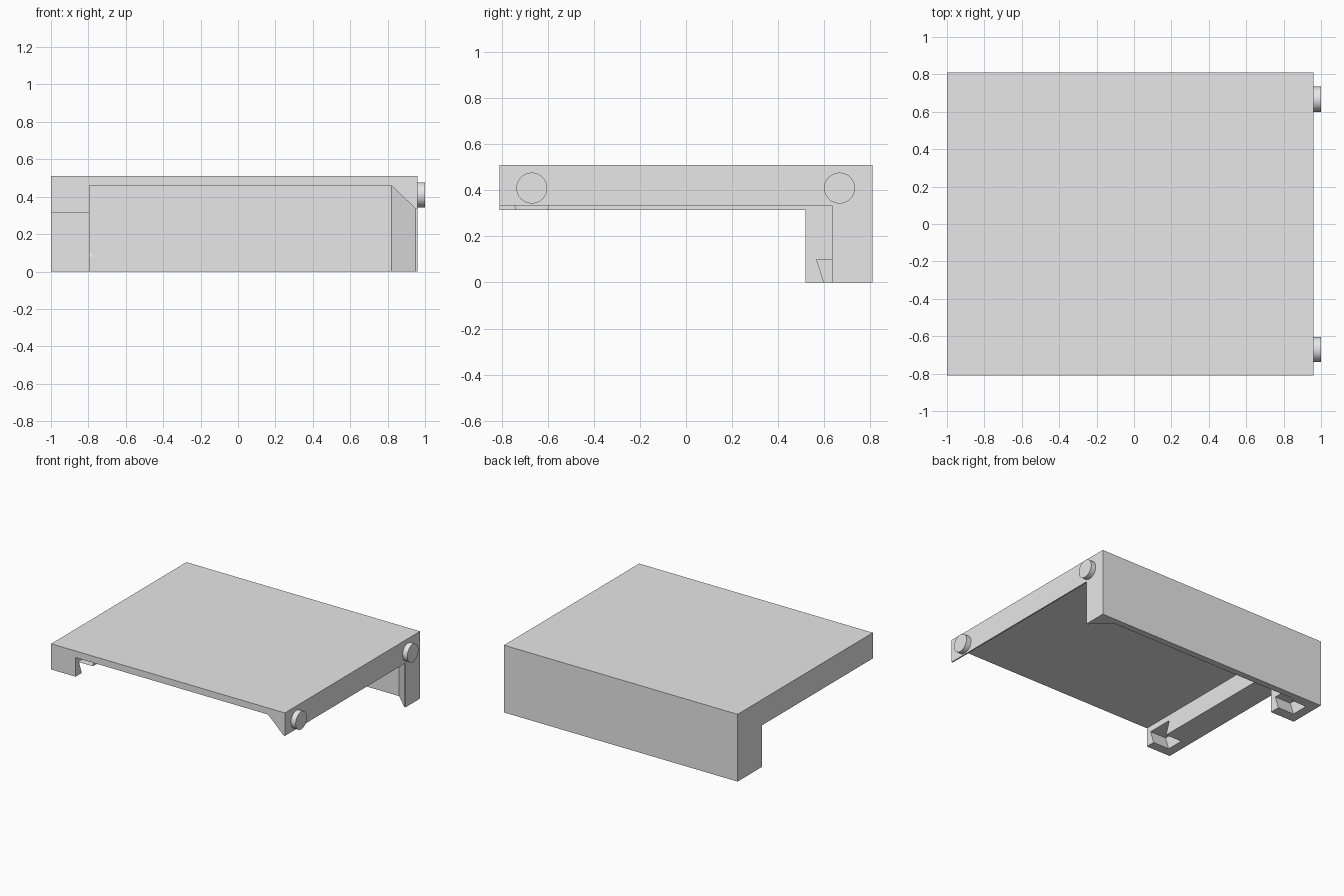
import bpy
import bmesh
from mathutils import Vector

old = bpy.data.objects.get("Cube")
if old:
    bpy.data.objects.remove(old, do_unlink=True)

grey = bpy.data.materials.new("light_grey")
grey.use_nodes = True
grey.diffuse_color = (0.8, 0.8, 0.8, 1)
grey.node_tree.nodes["Principled BSDF"].inputs["Base Color"].default_value = (0.8, 0.8, 0.8, 1)


def add_object(name, bm):
    bmesh.ops.recalc_face_normals(bm, faces=bm.faces)
    mesh = bpy.data.meshes.new(name)
    bm.to_mesh(mesh)
    bm.free()
    mesh.materials.append(grey)
    obj = bpy.data.objects.new(name, mesh)
    bpy.context.collection.objects.link(obj)
    return obj


def prism(profile, x0, x1):
    """Extrude a (y, z) profile along x."""
    bm = bmesh.new()
    face = bm.faces.new([bm.verts.new((x0, y, z)) for y, z in profile])
    out = bmesh.ops.extrude_face_region(bm, geom=[face])
    verts = [v for v in out["geom"] if isinstance(v, bmesh.types.BMVert)]
    bmesh.ops.translate(bm, verts=verts, vec=(x1 - x0, 0, 0))
    return bm


def box(x0, x1, y0, y1, z0, z1):
    return prism([(y0, z0), (y1, z0), (y1, z1), (y0, z1)], x0, x1)


def slice_off(bm, point, normal):
    """Remove everything on the normal side of a plane and cap the cut."""
    cut = bmesh.ops.bisect_plane(bm, geom=bm.verts[:] + bm.edges[:] + bm.faces[:],
                                 plane_co=point, plane_no=normal, clear_outer=True)
    edges = [e for e in cut["geom_cut"] if isinstance(e, bmesh.types.BMEdge)]
    bmesh.ops.contextual_create(bm, geom=edges)


def carve(target, name, bm):
    cutter = add_object(name, bm)
    cutter.hide_render = True
    mod = target.modifiers.new(name, 'BOOLEAN')
    mod.operation = 'DIFFERENCE'
    mod.solver = 'EXACT'
    mod.object = cutter
    bpy.context.view_layer.objects.active = target
    bpy.ops.object.modifier_apply(modifier=mod.name)
    bpy.data.objects.remove(cutter, do_unlink=True)


# Cover: solid block hollowed from below, with chamfered right and back inner corners
cover = add_object("cover", box(-1, 0.96, -0.81, 0.81, 0, 0.51))
cavity = box(-0.795, 0.95, -1, 0.76, -0.1, 0.46)
corner = Vector((0.82, 0.76, 0.46))
slope = 0.125 / 0.13
slice_off(cavity, corner, Vector((slope, 0, 1)))
slice_off(cavity, corner, Vector((slope, 1, 0)))
carve(cover, "cavity", cavity)

# Open right side and raised underside of the side beam
carve(cover, "side_opening", box(0.9, 1.1, -1, 0.635, -0.1, 0.335))
carve(cover, "beam_clearance", box(-1.1, -0.7, -1, 0.52, -0.1, 0.315))

# Dovetail notches in the beam and the leg, pegs on the opposite side
for label, y, floor in (("front", -0.67, 0.315), ("back", 0.667, 0)):
    dovetail = [(y - 0.1, floor + 0.1), (y + 0.1, floor + 0.1),
                (y + 0.067, floor), (y + 0.067, floor - 0.1),
                (y - 0.067, floor - 0.1), (y - 0.067, floor)]
    carve(cover, label + "_notch", prism(dovetail, -0.93, -0.78))

    bpy.ops.mesh.primitive_cylinder_add(vertices=64, radius=0.067, depth=0.06,
                                        location=(0.97, y, 0.41), rotation=(0, 1.570796, 0))
    peg = bpy.context.object
    peg.name = label + "_peg"
    peg.data.materials.append(grey)
    bpy.ops.object.shade_smooth_by_angle()
